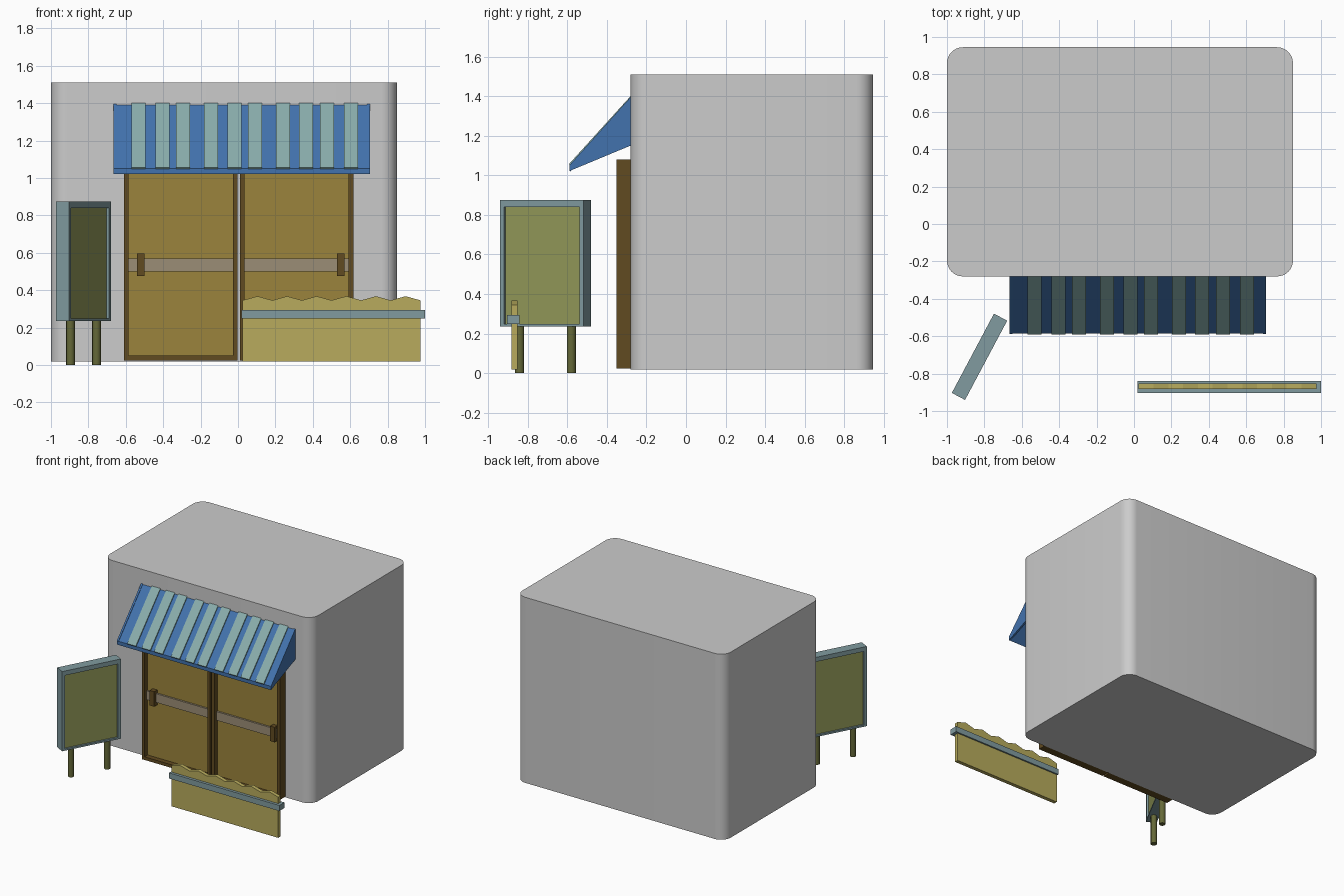
import bpy, bmesh, math
from mathutils import Matrix, Vector

if "Cube" in bpy.data.objects:
    bpy.data.objects.remove(bpy.data.objects["Cube"])


def material(name, rgb):
    m = bpy.data.materials.new(name)
    m.diffuse_color = (*rgb, 1)
    m.use_nodes = True
    m.node_tree.nodes["Principled BSDF"].inputs["Base Color"].default_value = m.diffuse_color
    return m


BLUE = material("awning_blue", (0.055, 0.17, 0.42))
PALE = material("pale_teal", (0.25, 0.42, 0.41))
STEEL = material("blue_grey", (0.22, 0.33, 0.35))
DARK = material("dark_wood", (0.12, 0.07, 0.015))
WOOD = material("door_wood", (0.33, 0.23, 0.045))
BAR = material("bar_taupe", (0.33, 0.27, 0.18))
STRAW = material("fence_straw", (0.48, 0.41, 0.11))
OLIVE = material("sign_olive", (0.29, 0.32, 0.1))
POST = material("post_olive", (0.13, 0.14, 0.04))


def finish(bm, name, mat=None, smooth=False):
    bmesh.ops.recalc_face_normals(bm, faces=bm.faces)
    me = bpy.data.meshes.new(name)
    bm.to_mesh(me)
    bm.free()
    ob = bpy.data.objects.new(name, me)
    bpy.context.collection.objects.link(ob)
    if mat:
        me.materials.append(mat)
    if smooth:
        bpy.ops.object.select_all(action='DESELECT')
        ob.select_set(True)
        bpy.context.view_layer.objects.active = ob
        bpy.ops.object.shade_smooth_by_angle()
    return ob


def add_box(bm, x0, x1, y0, y1, z0, z1):
    c = Vector((x0 + x1, y0 + y1, z0 + z1)) / 2
    s = Matrix.Diagonal((x1 - x0, y1 - y0, z1 - z0, 1))
    bmesh.ops.create_cube(bm, size=1, matrix=Matrix.Translation(c) @ s)


def box(name, dims, mat):
    bm = bmesh.new()
    add_box(bm, *dims)
    return finish(bm, name, mat)


def frame(name, x0, x1, y0, y1, z0, z1, side, bottom, top, mat):
    """Rectangular frame made of two stiles and two rails"""
    bm = bmesh.new()
    add_box(bm, x0, x0 + side, y0, y1, z0, z1)
    add_box(bm, x1 - side, x1, y0, y1, z0, z1)
    add_box(bm, x0 + side, x1 - side, y0, y1, z0, z0 + bottom)
    add_box(bm, x0 + side, x1 - side, y0, y1, z1 - top, z1)
    return finish(bm, name, mat)


def prism(name, pts, sweep, mat):
    """Fill a list of 3D points and extrude it along a vector"""
    bm = bmesh.new()
    f = bm.faces.new([bm.verts.new(p) for p in pts])
    g = bmesh.ops.extrude_face_region(bm, geom=[f])["geom"]
    bmesh.ops.translate(bm, vec=sweep, verts=[v for v in g if isinstance(v, bmesh.types.BMVert)])
    return finish(bm, name, mat)


# Building block with rounded upright edges
bm = bmesh.new()
add_box(bm, -1, 0.85, -0.28, 0.945, 0.02, 1.51)
upright = [e for e in bm.edges if abs(e.verts[0].co.z - e.verts[1].co.z) > 1]
bmesh.ops.bevel(bm, geom=upright, offset=0.085, segments=8, profile=0.5, affect='EDGES')
finish(bm, "building", smooth=True)

# Double doors: frame, recessed panel, push bar, handle
for side, x0, hx in (("left", -0.61, -0.52), ("right", 0.01, 0.55)):
    x1 = x0 + 0.607
    frame(side + "_door_frame", x0, x1, -0.35, -0.28, 0.025, 1.08, 0.025, 0.025, 0.025, DARK)
    box(side + "_door_panel", (x0 + 0.02, x1 - 0.02, -0.31, -0.28, 0.045, 1.06), WOOD)
    box(side + "_door_bar", (x0 + 0.025, x1 - 0.025, -0.325, -0.305, 0.5, 0.57), BAR)
    box(side + "_door_handle", (hx - 0.02, hx + 0.02, -0.35, -0.305, 0.475, 0.595), DARK)

# Awning: sloped sheet, side cheeks, raised stripes
sheet = [(-0.28, 1.39), (-0.585, 1.05), (-0.585, 1.02), (-0.28, 1.36)]
prism("awning_sheet", [(-0.655, y, z) for y, z in sheet], (1.35, 0, 0), BLUE)
cheek = [(-0.28, 1.395), (-0.588, 1.052), (-0.588, 1.022), (-0.28, 1.15)]
for side, x in (("left", -0.665), ("right", 0.69)):
    prism(side + "_awning_cheek", [(x, y, z) for y, z in cheek], (0.015, 0, 0), BLUE)
stripe = [(-0.28, 1.4), (-0.592, 1.056), (-0.58, 1.042), (-0.28, 1.38)]
for i, x in enumerate((-0.532, -0.404, -0.294, -0.144, -0.019, 0.091, 0.241, 0.364, 0.476, 0.604)):
    prism(f"awning_stripe_{i + 1}", [(x - 0.038, y, z) for y, z in stripe], (0.076, 0, 0), PALE)

# Low fence with zigzag top, and its rail
n = 12
top = [(0.975 - 0.95 * i / n, 0.368 if i % 2 else 0.346) for i in range(n + 1)]
outline = [(0.025, 0.02), (0.975, 0.02)] + top
prism("fence_board", [(x, -0.882, z) for x, z in outline], (0, 0.03, 0), STRAW)
box("fence_rail", (0.02, 1.0, -0.904, -0.84, 0.25, 0.295), STEEL)

# Sign board, built square on and then turned into place
sign = [frame("sign_frame", -0.24, 0.24, -0.04, 0.04, 0.235, 0.875, 0.024, 0.014, 0.036, STEEL),
        box("sign_panel", (-0.22, 0.22, -0.025, 0.025, 0.245, 0.845), OLIVE)]
for side, x in (("left", -0.148), ("right", 0.148)):
    bm = bmesh.new()
    bmesh.ops.create_cone(bm, cap_ends=True, segments=16, radius1=0.023, radius2=0.023, depth=0.24,
                          matrix=Matrix.Translation((x, 0, 0.12)))
    sign.append(finish(bm, side + "_sign_post", POST, smooth=True))
turn = Matrix.Translation((-0.826, -0.71, 0)) @ Matrix.Rotation(math.radians(62), 4, 'Z')
for ob in sign:
    ob.data.transform(turn)
